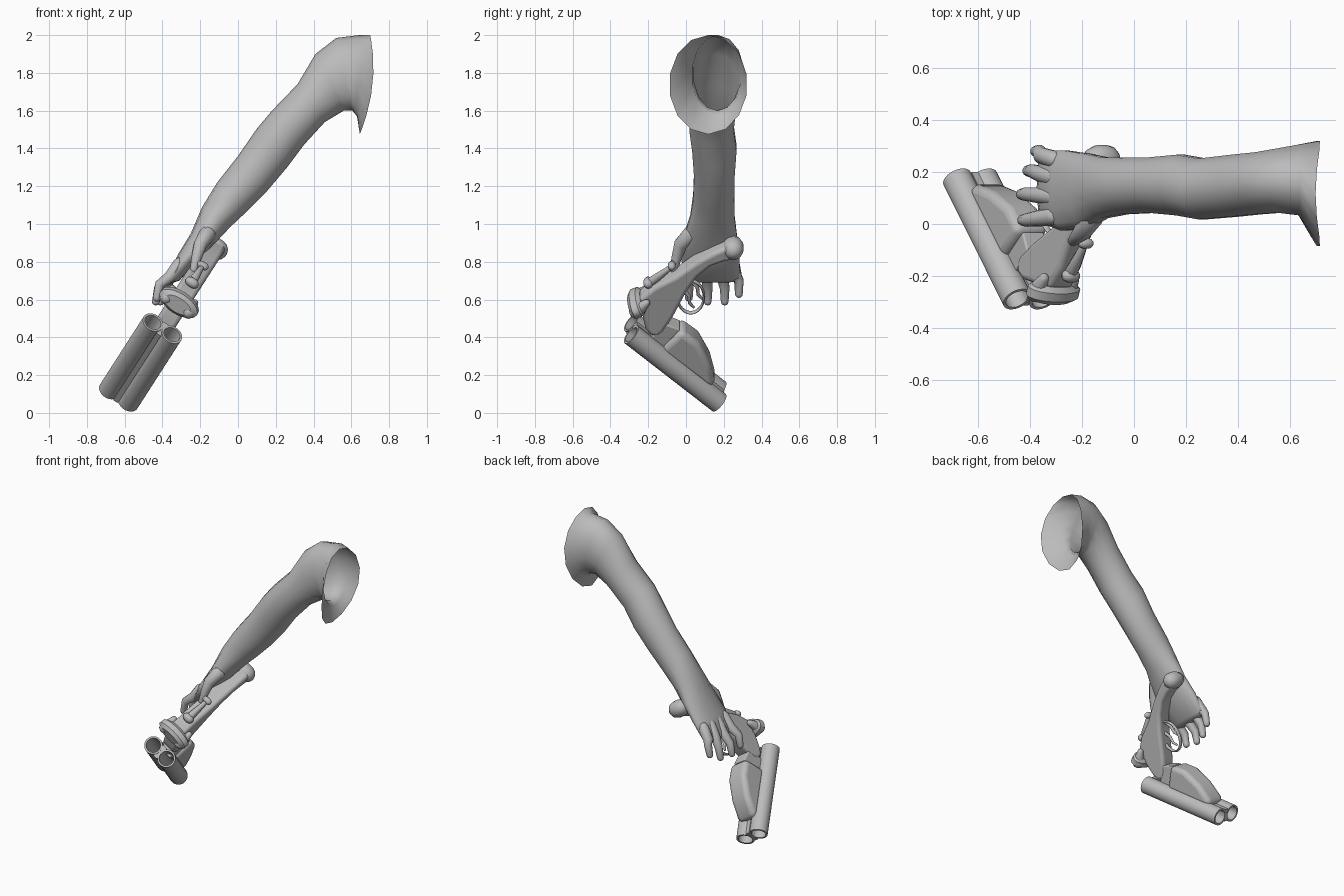
import bpy, bmesh, math
from mathutils import Vector as V

cube = bpy.data.objects.get("Cube")
if cube:
    bpy.data.objects.remove(cube)

grey = bpy.data.materials.new("plain grey")
grey.use_nodes = True
grey.diffuse_color = (0.5, 0.5, 0.5, 1)
grey.node_tree.nodes["Principled BSDF"].inputs["Base Color"].default_value = (0.5, 0.5, 0.5, 1)


def finish(name, bm, bevel=0, angle=40):
    bmesh.ops.recalc_face_normals(bm, faces=bm.faces)
    mesh = bpy.data.meshes.new(name)
    bm.to_mesh(mesh)
    bm.free()
    ob = bpy.data.objects.new(name, mesh)
    bpy.context.collection.objects.link(ob)
    mesh.materials.append(grey)
    bpy.ops.object.select_all(action='DESELECT')
    ob.select_set(True)
    bpy.context.view_layer.objects.active = ob
    bpy.ops.object.shade_smooth_by_angle(angle=math.radians(angle))
    if bevel:
        mod = ob.modifiers.new("rounding", 'BEVEL')
        mod.width, mod.segments, mod.limit_method = bevel, 4, 'ANGLE'
        mod.angle_limit = math.radians(50)
    return ob


def loft(name, rings, caps=(True, True), loop=False, angle=60):
    """Skin a list of equally sized point rings."""
    bm = bmesh.new()
    rows = [[bm.verts.new(p) for p in r] for r in rings]
    n = len(rows[0])
    pairs = list(zip(rows, rows[1:])) + ([(rows[-1], rows[0])] if loop else [])
    for a, b in pairs:
        for i in range(n):
            bm.faces.new((a[i], a[(i + 1) % n], b[(i + 1) % n], b[i]))
    if caps[0]:
        bm.faces.new(rows[0])
    if caps[1]:
        bm.faces.new(rows[-1])
    return finish(name, bm, angle=angle)


def ellipse(c, a, b, n):
    return [c + a * math.cos(k * math.tau / n) + b * math.sin(k * math.tau / n) for k in range(n)]


def round_ring(c, d, r, n=12):
    a = d.orthogonal().normalized()
    return ellipse(c, a * r, d.normalized().cross(a) * r, n)


def tube(name, pts, radii, n=12):
    """Round-ended tapering tube along a path."""
    pts = [V(p) for p in pts]
    d0, d1 = (pts[1] - pts[0]).normalized(), (pts[-1] - pts[-2]).normalized()
    ref = d0.orthogonal().normalized()
    stations = [(pts[0] - d0 * radii[0] * math.sin(t), d0, radii[0] * math.cos(t)) for t in (1.4, 0.8)]
    for i, p in enumerate(pts):
        d = (pts[min(i + 1, len(pts) - 1)] - pts[max(i - 1, 0)]).normalized()
        stations.append((p, d, radii[i]))
    stations += [(pts[-1] + d1 * radii[-1] * math.sin(t), d1, radii[-1] * math.cos(t)) for t in (0.5, 0.95, 1.4)]
    rings = []
    for c, d, r in stations:
        a = (ref - d * ref.dot(d)).normalized()
        rings.append(ellipse(c, a * r, d.cross(a) * r, n))
    return loft(name, rings)


# Gun plane: y and z lie in the side profile, w runs across the gun
def gun(y, z, w=0):
    return V((-0.4 + 0.643 * (z - 0.447) + 0.84 * w, y, z - 0.54 * w))


def slab(name, profile, w, bevel):
    bm = bmesh.new()
    a, b = ([bm.verts.new(gun(y, z, s * w)) for y, z in profile] for s in (-1, 1))
    bm.faces.new(a)
    bm.faces.new(b)
    for i in range(len(a)):
        j = (i + 1) % len(a)
        bm.faces.new((a[i], a[j], b[j], b[i]))
    return finish(name, bm, bevel)


# Arm and palm: top x, z, bottom x, z, y from, y to
sections = [
    (.70, 2.0, .645, 1.475, -.09, .325), (.64, 2.0, .63, 1.57, .03, .31),
    (.52, 1.985, .605, 1.6, .04, .295), (.41, 1.9, .56, 1.6, .035, .28),
    (.315, 1.74, .46, 1.54, .025, .27), (.18, 1.6, .35, 1.42, .015, .255),
    (.10, 1.505, .26, 1.3, .03, .27), (0, 1.36, .15, 1.17, .04, .26),
    (-.11, 1.22, .04, 1.06, .035, .258), (-.19, 1.09, -.04, .985, .02, .26),
    (-.25, .95, -.12, .9, -.02, .275), (-.32, .835, -.22, .8, -.03, .288),
    (-.37, .735, -.31, .70, -.005, .285), (-.375, .70, -.34, .69, .02, .27)]
rings = []
for k, (tx, tz, bx, bz, y0, y1) in enumerate(sections):
    c = V(((tx + bx) / 2, (y0 + y1) / 2, (tz + bz) / 2))
    ring = ellipse(c, V((tx - bx, 0, tz - bz)) / 2, V((0, y1 - y0, 0)) / 2, 14)
    if k == 0:
        ring = [p + V((.04 * (2 * (p.y - c.y) / (y1 - y0)) ** 2, 0, 0)) for p in ring]
    rings.append(ring)
loft("arm", rings, caps=(False, True))

# Fingers: base y, tip y, tip x, tip z
for name, yb, yt, x, z in (("index", .03, .015, -.43, .61), ("middle", .105, .115, -.435, .59),
                           ("ring", .18, .205, -.41, .59), ("little", .25, .28, -.38, .63)):
    tube(name + "_finger", [(-.31, yb, .79), (-.36, (yb + yt) / 2, .72), (x + .015, yt, z + .07), (x, yt, z)],
         [.034, .032, .026, .021])
tube("thumb", [(-.16, .03, .95), (-.2, -.03, .89), (-.22, -.05, .82), (-.235, -.065, .76)],
     [.045, .036, .028, .02])

# Pair of hollow barrels with a filler rib
for side, w in (("right", -.06), ("left", .06)):
    a, b = gun(-.29, .447, w), gun(.175, .087, w)
    loft(side + "_barrel", [round_ring(p, b - a, r, 24) for p, r in
         ((a, .058), (b, .058), (b, .046), (a, .046))], caps=(False, False), loop=True, angle=40)
slab("barrel_rib", [(-.315, .415), (-.26, .475), (.2, .115), (.15, .06)], .015, 0)

# Forend and hinge block
slab("forend", [(-.135, .365), (-.025, .47), (.065, .405), (.125, .3), (.152, .2), (.13, .16)], .075, .035)
slab("hinge_block", [(-.2, .4), (-.12, .5), (-.03, .465), (-.13, .36)], .05, .008)

# Receiver flowing into the pistol grip
slab("receiver_and_grip", [
    (.28, .89), (.22, .905), (.14, .87), (.05, .82), (-.06, .745), (-.17, .69), (-.25, .625),
    (-.235, .56), (-.215, .47), (-.19, .435), (-.15, .43), (-.12, .455), (-.07, .53), (0, .66),
    (.06, .745), (.13, .8), (.2, .825), (.28, .84)], .055, .022)
tube("grip_butt", [gun(.25, .875, -.02), gun(.25, .875, .02)], [.055, .055], 16)

# Standing breech plate with rounded ends
face = (gun(-.23, .53) - gun(-.28, .62)).normalized()
normal = face.cross(V((.84, 0, -.54)))
loft("breech_plate", [ellipse(gun(-.258, .585) + normal * t, V((.84, 0, -.54)) * .115 * s, face * .06 * s, 24)
                      for t, s in ((-.035, .75), (-.015, 1), (.02, 1), (.04, .7))], angle=30)
for side, w in (("right", -.07), ("left", .07)):
    tube(side + "_fence", [gun(-.262, .575, w), gun(-.21, .62, w)], [.04, .02])

# Top lever and its end knobs
tube("top_lever", [gun(-.19, .69), gun(-.075, .775)], [.026, .013])
for name, y, z, r in (("lever_pivot", -.2, .69, .026), ("lever_knob", -.075, .78, .02)):
    tube(name, [gun(y, z, -.012), gun(y, z, .012)], [r, r])

# Trigger guard and two triggers
guard = []
for k in range(28):
    t = k * math.tau / 28
    out = V((0, math.cos(t), math.sin(t)))
    c = gun(.025 + .07 * out.y, .615 + .085 * out.z)
    guard.append(ellipse(c, (gun(out.y, out.z) - gun(0, 0)).normalized() * .007, V((.84, 0, -.54)) * .014, 8))
loft("trigger_guard", guard, caps=(False, False), loop=True)
for name, shift in (("front_trigger", 0), ("rear_trigger", .045)):
    tube(name, [gun(-.02 + shift, .66 + shift), gun(.015 + shift, .62 + shift),
                gun(.02 + shift, .58 + shift), gun(.04 + shift, .56 + shift)], [.011, .01, .009, .007], 8)
